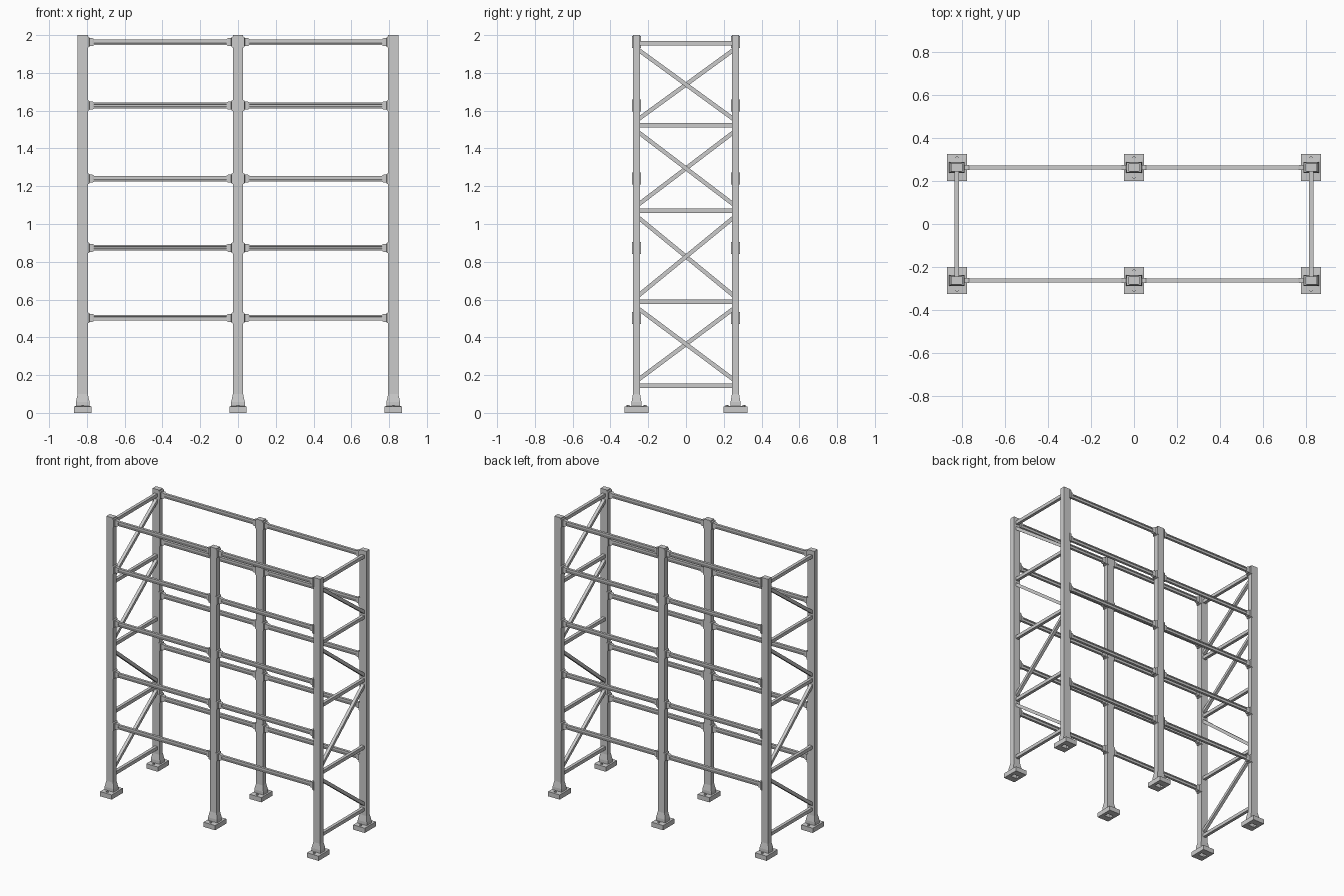
import bpy, bmesh, math
from mathutils import Vector

if "Cube" in bpy.data.objects:
    bpy.data.objects.remove(bpy.data.objects["Cube"])

PX, PY = 0.822, 0.262                      # post spacing
LEVELS = [0.503, 0.874, 1.24, 1.627, 1.963]  # shelf beam heights
RUNGS = [0.143, 0.588, 1.07, 1.522, 1.958]   # end frame rungs


def make_mesh(name, bm):
    bmesh.ops.recalc_face_normals(bm, faces=bm.faces)
    me = bpy.data.meshes.new(name)
    bm.to_mesh(me)
    bm.free()
    return me


def place(name, me, loc, rot=(0, 0, 0)):
    ob = bpy.data.objects.new(name, me)
    ob.location, ob.rotation_euler = loc, rot
    bpy.context.collection.objects.link(ob)
    return ob


def skin(bm, loops):
    """Bridge successive point loops and cap both ends."""
    rings = [[bm.verts.new(p) for p in loop] for loop in loops]
    for a, b in zip(rings, rings[1:]):
        n = len(a)
        for i in range(n):
            bm.faces.new((a[i], a[(i + 1) % n], b[(i + 1) % n], b[i]))
    bm.faces.new(rings[0])
    bm.faces.new(rings[-1])


def rect(hx, hy):
    return [(-hx, -hy), (hx, -hy), (hx, hy), (-hx, hy)]


def stack_z(name, rings):
    bm = bmesh.new()
    skin(bm, [[(x, y, z) for x, y in rect(hx, hy)] for hx, hy, z in rings])
    return make_mesh(name, bm)


def along_x(name, sections):
    bm = bmesh.new()
    skin(bm, [[(x, y, z) for y, z in prof] for x, prof in sections])
    return make_mesh(name, bm)


# Post with flared foot, base plate and an open socket underneath
post = stack_z("post", [
    (0.024, 0.016, 0.10), (0.024, 0.016, 0.0),
    (0.046, 0.063, 0.0), (0.046, 0.063, 0.034),
    (0.036, 0.026, 0.036), (0.036, 0.026, 0.058),
    (0.027, 0.019, 0.10), (0.027, 0.019, 2.0)])

# Hex bolt for the base plates
bm = bmesh.new()
bmesh.ops.create_cone(bm, cap_ends=True, segments=6, radius1=0.008,
                      radius2=0.008, depth=0.012)
bolt = make_mesh("bolt", bm)

# Beam connector, pointing +x from the post centre
bracket = along_x("bracket", [
    (0.022, rect(0.023, 0.032)), (0.034, rect(0.023, 0.026)),
    (0.036, rect(0.012, 0.021)), (0.052, rect(0.012, 0.021)),
    (0.060, rect(0.010, 0.016))])

# Shelf beam with a shallow groove on both faces
W, H, G, D = 0.009, 0.015, 0.007, 0.004
side = [(W, -H), (W, -G), (W - D, -G + 0.002), (W - D, G - 0.002), (W, G), (W, H)]
prof = side + [(-y, -z) for y, z in side]
half = PX / 2 - 0.055
beam = along_x("beam", [(-half, prof), (half, prof)])

for sy, row in ((-1, "front"), (1, "back")):
    for ix, col in ((-1, "left"), (0, "middle"), (1, "right")):
        x, y = ix * PX, sy * PY
        place(f"{row}_{col}_post", post, (x, y, 0))
        for o in (-0.045, 0.045):
            place("base_bolt", bolt, (x, y + o, 0.036))
        for z in LEVELS:
            zb = z
            if ix < 1:
                place("beam_bracket", bracket, (x, y, zb))
                place(f"{row}_shelf_beam", beam, (x + PX / 2, y, zb))
            if ix > -1:
                place("beam_bracket", bracket, (x, y, zb), (0, 0, math.pi))


def bar(name, a, b, t):
    """Square-section bar from a to b lying in a y-z plane."""
    a, b = Vector(a), Vector(b)
    d = b - a
    h = d.length / 2
    me = along_x(name, [(-h, rect(0.011, t)), (h, rect(0.011, t))])
    ob = place(name, me, (a + b) / 2)
    ob.rotation_euler = d.to_track_quat('X', 'Z').to_euler()


# End frames: level rungs and one diagonal per section, reversed between ends
SLOPES = [1, -1, 1, 1]
for sx, col in ((-1, "left"), (1, "right")):
    x = sx * PX
    for z in RUNGS:
        bar(f"{col}_rung", (x, -PY + 0.012, z), (x, PY - 0.012, z), 0.012)
    for z0, z1, s in zip(RUNGS, RUNGS[1:], SLOPES):
        e = (PY - 0.01) * s * -sx
        bar(f"{col}_diagonal", (x, -e, z0 + 0.033), (x, e, z1 - 0.036), 0.011)
